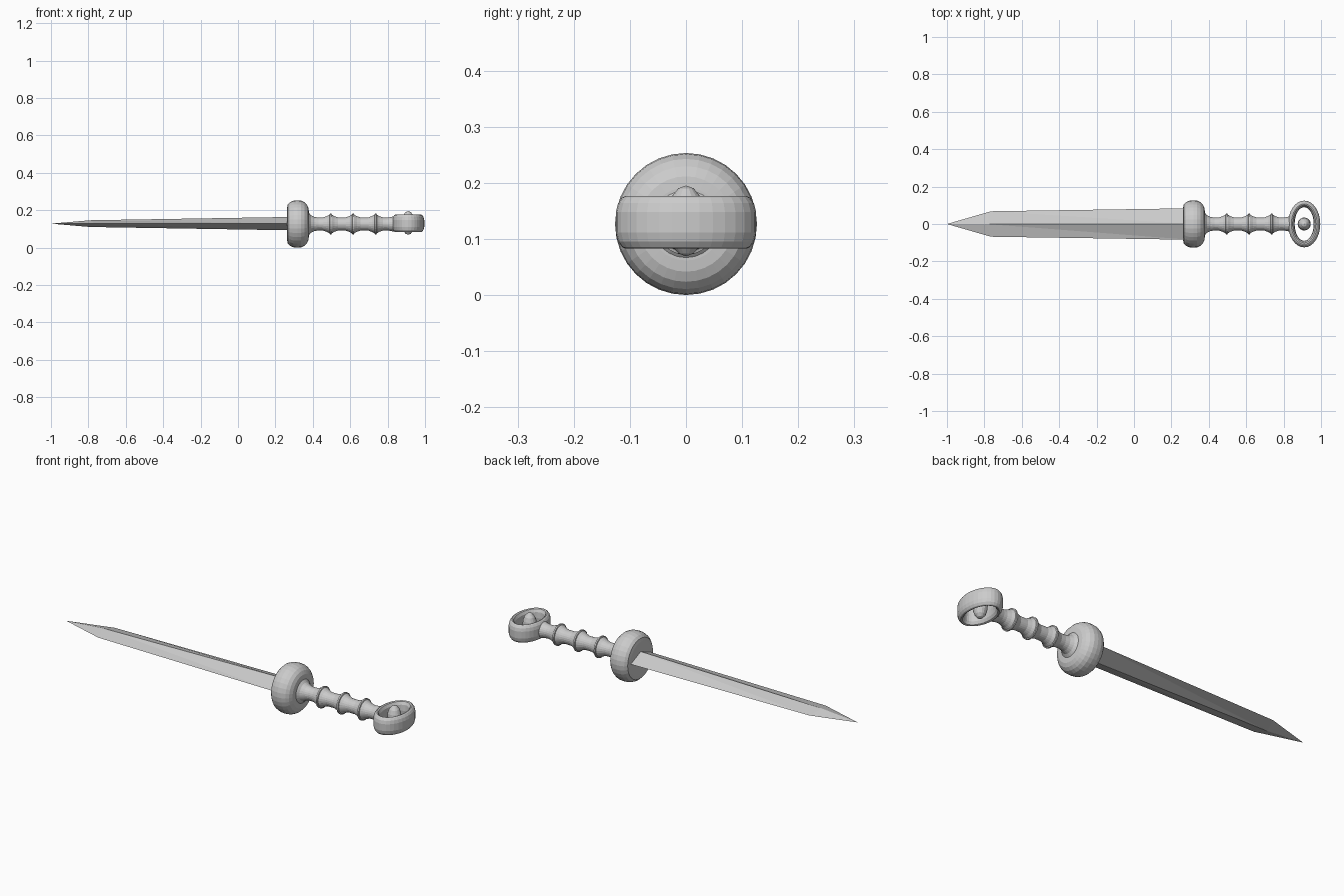
import bpy, bmesh
from math import sin, cos, pi

if "Cube" in bpy.data.objects:
    bpy.data.objects.remove(bpy.data.objects["Cube"])

CZ = 0.1265  # height of the long axis


def make(name, bm):
    bmesh.ops.remove_doubles(bm, verts=bm.verts, dist=1e-5)
    bmesh.ops.recalc_face_normals(bm, faces=bm.faces)
    me = bpy.data.meshes.new(name)
    bm.to_mesh(me)
    bm.free()
    ob = bpy.data.objects.new(name, me)
    bpy.context.collection.objects.link(ob)
    return ob


def skin(name, rings, close_rings=False):
    """Bridge a list of equal-length point loops."""
    bm = bmesh.new()
    loops = [[bm.verts.new(p) for p in r] for r in rings]
    pairs = list(zip(loops, loops[1:]))
    if close_rings:
        pairs.append((loops[-1], loops[0]))
    else:
        bm.faces.new(loops[0])
        bm.faces.new(loops[-1])
    n = len(loops[0])
    for a, b in pairs:
        for i in range(n):
            j = (i + 1) % n
            bm.faces.new((a[i], a[j], b[j], b[i]))
    return make(name, bm)


def lathe_x(name, profile, n=32):
    return skin(name, [[(x, r * cos(2 * pi * i / n), CZ + r * sin(2 * pi * i / n))
                        for i in range(n)] for x, r in profile])


# Blade: diamond section narrowing to a point
bm = bmesh.new()
tip = bm.verts.new((-1.0, 0, CZ + 0.002))
sections = []
for edge_x, ridge_x, w, t in ((-0.765, -0.79, 0.068, 0.018), (0.30, 0.30, 0.084, 0.036)):
    sections.append([bm.verts.new(p) for p in (
        (edge_x, w, CZ + 0.002), (ridge_x, 0, CZ + 0.002 + t),
        (edge_x, -w, CZ + 0.002), (ridge_x, 0, CZ + 0.002 - t))])
a, b = sections
for i in range(4):
    j = (i + 1) % 4
    bm.faces.new((tip, a[i], a[j]))
    # split along the diagonal that leaves from the edge vertex
    bm.faces.new((a[i], a[j], b[j]))
    bm.faces.new((a[i], b[j], b[i]))
bm.faces.new(b)
make("blade", bm)

# Round guard
lathe_x("guard", [(0.263, 0.088), (0.266, 0.105), (0.278, 0.117), (0.296, 0.1245),
                  (0.317, 0.1265), (0.338, 0.1245), (0.356, 0.116), (0.369, 0.103),
                  (0.377, 0.085), (0.379, 0.065), (0.379, 0.04)])

# Grip: waisted sections between raised ridges
profile = [(0.365, 0.075), (0.379, 0.060), (0.390, 0.047), (0.408, 0.038), (0.43, 0.034)]
for c in (0.495, 0.615, 0.736):
    profile += [(c - 0.040, 0.035), (c - 0.020, 0.042), (c - 0.006, 0.050), (c - 0.004, 0.055),
                (c + 0.004, 0.055), (c + 0.006, 0.050), (c + 0.020, 0.042), (c + 0.040, 0.035)]
profile += [(0.795, 0.034), (0.815, 0.037), (0.835, 0.042)]
lathe_x("grip", profile, 24)

# Oval ring pommel: (outward offset from the rim, height) section swept round an oval
PX, PZ, RX, RY, N = 0.91, 0.1295, 0.086, 0.125, 32
section = [(0, -0.018), (0, 0.018), (-0.004, 0.034), (-0.011, 0.044), (-0.017, 0.047),
           (-0.024, 0.044), (-0.032, 0.030), (-0.035, 0.0),
           (-0.032, -0.030), (-0.024, -0.044), (-0.017, -0.047), (-0.011, -0.044),
           (-0.004, -0.034)]
skin("pommel_ring", [[(PX + (RX + o) * cos(2 * pi * i / N),
                       (RY + o) * sin(2 * pi * i / N), PZ + h) for o, h in section]
                     for i in range(N)], close_rings=True)

# Pointed bead in the middle of the ring
bm = bmesh.new()
bmesh.ops.create_uvsphere(bm, u_segments=16, v_segments=8, radius=1.0)
for v in bm.verts:
    v.co = (PX + v.co.x * 0.035, v.co.y * 0.035, 0.132 + v.co.z * 0.063)
make("pommel_bead", bm)
